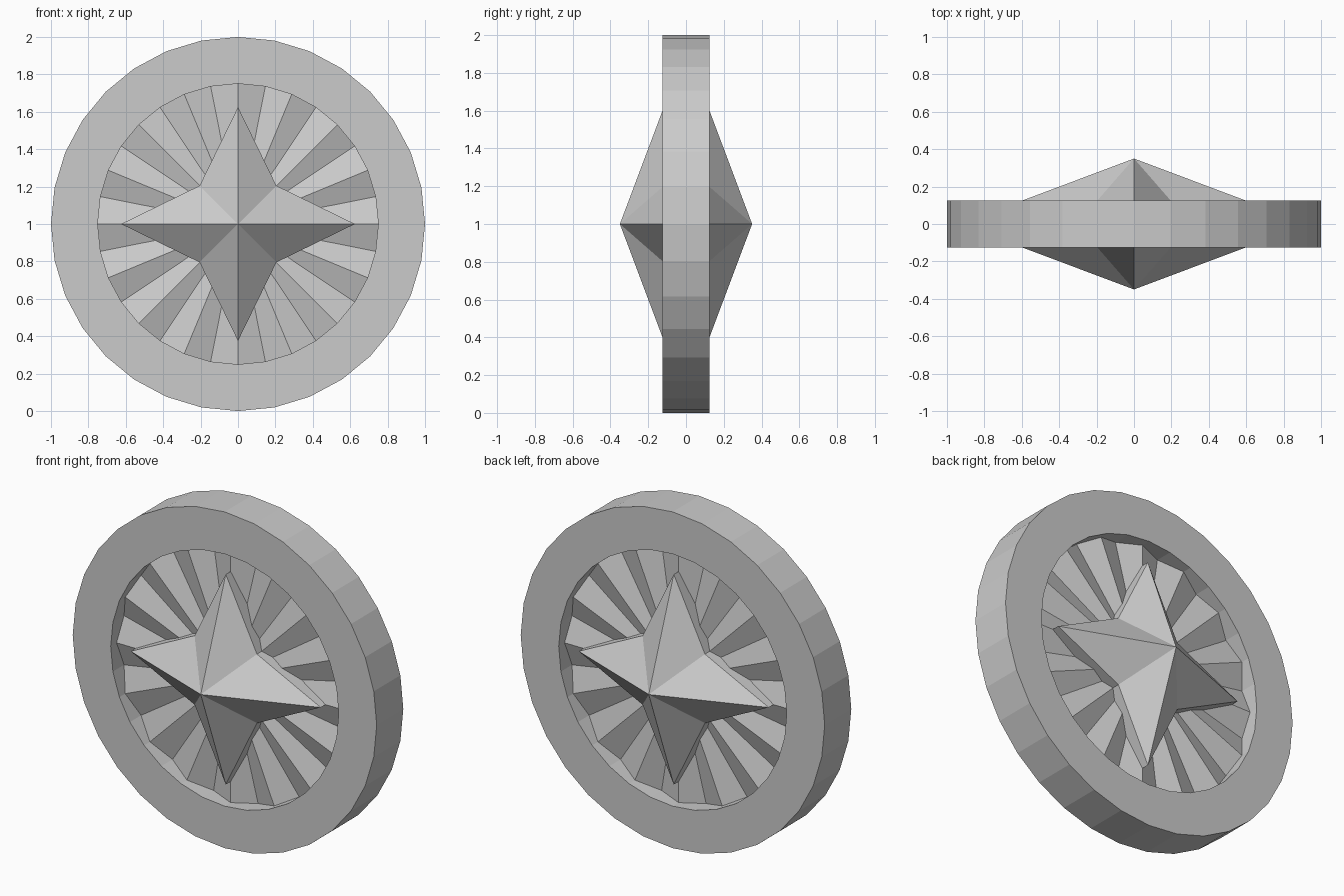
import bpy
import bmesh
from math import sin, cos, tau

if "Cube" in bpy.data.objects:
    bpy.data.objects.remove(bpy.data.objects["Cube"], do_unlink=True)

SIDES = 32
OUTER, INNER, HALF_DEPTH = 1.0, 0.75, 0.125
RIDGE, VALLEY = 0.07, 0.02            # pleat depths either side of the middle
STAR_TIP, STAR_NOTCH = 0.625, 0.29    # radii of the star outline
STAR_EDGE, STAR_PEAK = 0.115, 0.35    # depths of the star outline and apex

grey = bpy.data.materials.new("plain grey")
grey.use_nodes = True
colour = (0.6, 0.6, 0.6, 1)
grey.diffuse_color = colour
grey.node_tree.nodes["Principled BSDF"].inputs["Base Color"].default_value = colour


def circle(bm, radii, depths, count):
    """Loop of points around the wheel axis; radii and depths repeat in turn."""
    loop = []
    for i in range(count):
        a = tau * i / count
        r, y = radii[i % len(radii)], depths[i % len(depths)]
        loop.append(bm.verts.new((r * sin(a), y, 1 + r * cos(a))))
    return loop


def bridge(bm, a, b):
    for i in range(len(a)):
        j = (i + 1) % len(a)
        bm.faces.new((a[i], a[j], b[j], b[i]))


def fan(bm, loop, depth):
    centre = bm.verts.new((0, depth, 1))
    for i in range(len(loop)):
        bm.faces.new((loop[i], loop[(i + 1) % len(loop)], centre))


def finish(bm, name):
    bmesh.ops.recalc_face_normals(bm, faces=bm.faces[:])
    mesh = bpy.data.meshes.new(name)
    bm.to_mesh(mesh)
    bm.free()
    mesh.materials.append(grey)
    bpy.context.collection.objects.link(bpy.data.objects.new(name, mesh))


# Flat-faced outer ring
bm = bmesh.new()
corners = [(OUTER, -HALF_DEPTH), (OUTER, HALF_DEPTH),
           (INNER, HALF_DEPTH), (INNER, -HALF_DEPTH)]
loops = [circle(bm, [r], [y], SIDES) for r, y in corners]
for k in range(4):
    bridge(bm, loops[k], loops[(k + 1) % 4])
finish(bm, "outer_ring")

# Pleated disc, folded alike on front and back
bm = bmesh.new()
pleats = [circle(bm, [INNER], [s * RIDGE, s * VALLEY], SIDES) for s in (-1, 1)]
bridge(bm, *pleats)
for s, loop in zip((-1, 1), pleats):
    fan(bm, loop, s * RIDGE)
finish(bm, "pleated_disc")

# Four-pointed star, raised to an apex on both faces
bm = bmesh.new()
outlines = [circle(bm, [STAR_TIP, STAR_NOTCH], [s * STAR_EDGE], 8) for s in (-1, 1)]
bridge(bm, *outlines)
for s, loop in zip((-1, 1), outlines):
    fan(bm, loop, s * STAR_PEAK)
finish(bm, "four_point_star")
